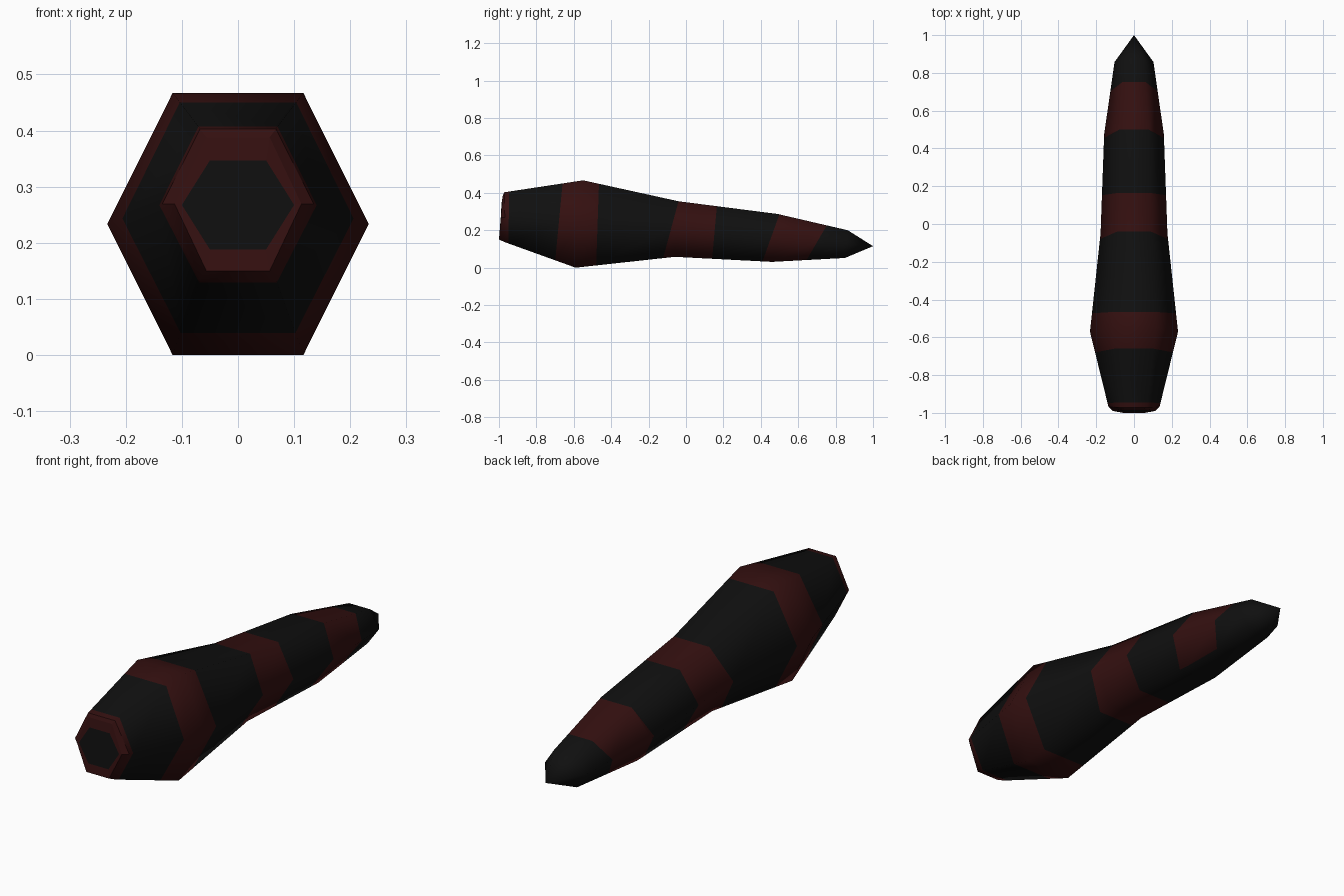
import bpy, bmesh
from mathutils import Vector

if "Cube" in bpy.data.objects:
    bpy.data.objects.remove(bpy.data.objects["Cube"])


def material(name, rgb):
    m = bpy.data.materials.new(name)
    m.diffuse_color = (*rgb, 1)
    m.use_nodes = True
    m.node_tree.nodes["Principled BSDF"].inputs["Base Color"].default_value = m.diffuse_color
    return m


black = material("soft black", (0.005, 0.005, 0.005))
red = material("dark red", (0.034, 0.005, 0.005))

bm = bmesh.new()

# Six-sided rings: half width, top (y, z), bottom (y, z)
rings = [
    (0.10, -0.986, 0.347, -0.995, 0.188),   # dark patch on the blunt end
    (0.113, -0.979, 0.388, -1.00, 0.150),   # end cap rim
    (0.135, -0.972, 0.403, -0.965, 0.135),  # bevelled edge
    (0.233, -0.55, 0.467, -0.59, 0.0),
    (0.177, -0.04, 0.355, -0.06, 0.058),
    (0.158, 0.49, 0.287, 0.46, 0.031),
    (0.103, 0.865, 0.20, 0.85, 0.052),
]


def make_ring(w, ty, tz, by, bz):
    my, mz = (ty + by) / 2, (tz + bz) / 2
    pts = [(w, my, mz), (w / 2, ty, tz), (-w / 2, ty, tz),
           (-w, my, mz), (-w / 2, by, bz), (w / 2, by, bz)]
    return [bm.verts.new(p) for p in pts]


loops = [make_ring(*r) for r in rings]
bm.faces.new(loops[0])
for a, b in zip(loops, loops[1:]):
    for i in range(6):
        j = (i + 1) % 6
        bm.faces.new((a[i], a[j], b[j], b[i]))

# Pointed tip
tip = bm.verts.new((0, 1.0, 0.115))
for i in range(6):
    bm.faces.new((loops[-1][i], loops[-1][(i + 1) % 6], tip))

# Slanted stripes: (lower y, lower z), (upper y, upper z) for each border
borders = [
    ((-0.95, 0.14), (-0.945, 0.40)),
    ((-0.70, 0.03), (-0.66, 0.45)), ((-0.48, 0.02), (-0.465, 0.46)),
    ((-0.12, 0.06), (-0.04, 0.355)), ((0.14, 0.05), (0.165, 0.33)),
    ((0.415, 0.05), (0.50, 0.287)), ((0.65, 0.05), (0.752, 0.225)),
]
planes = []
for (y0, z0), (y1, z1) in borders:
    co, no = Vector((0, y0, z0)), Vector((0, z1 - z0, y0 - y1)).normalized()
    planes.append((co, no))
    bmesh.ops.bisect_plane(bm, geom=bm.verts[:] + bm.edges[:] + bm.faces[:],
                           plane_co=co, plane_no=no, dist=1e-5)

bmesh.ops.recalc_face_normals(bm, faces=bm.faces[:])

# Colour faces by the stripe they lie in; the last stripe skips the underside
for f in bm.faces:
    c = f.calc_center_median()
    band = sum((c - co).dot(no) > 0 for co, no in planes)
    is_red = band % 2 == 0
    if len(f.verts) == 6 and f.normal.y < -0.9 and c.y < -0.98:
        is_red = False
    if band == 6 and f.normal.z < -0.8:
        is_red = False
    f.material_index = int(is_red)
    f.smooth = f.normal.y > -0.6

mesh = bpy.data.meshes.new("tapered_body")
bm.to_mesh(mesh)
bm.free()
mesh.materials.append(black)
mesh.materials.append(red)
body = bpy.data.objects.new("tapered_body", mesh)
bpy.context.collection.objects.link(body)
